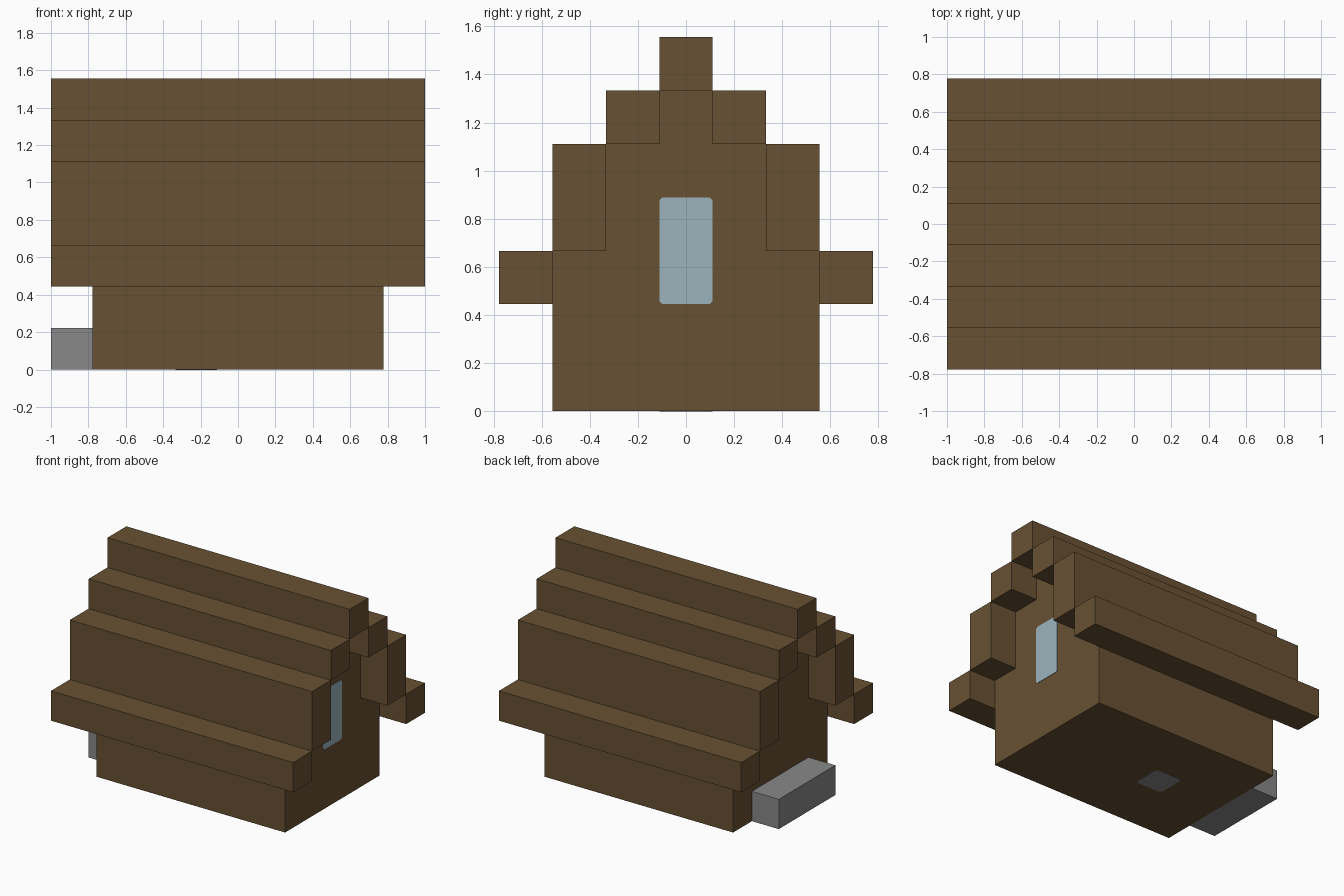
import bpy
import bmesh

U = 2 / 9  # one block of the grid the house is built on

if "Cube" in bpy.data.objects:
    bpy.data.objects.remove(bpy.data.objects["Cube"], do_unlink=True)


def material(name, rgb):
    mat = bpy.data.materials.new(name)
    mat.use_nodes = True
    mat.diffuse_color = (*rgb, 1)
    mat.node_tree.nodes["Principled BSDF"].inputs["Base Color"].default_value = (*rgb, 1)
    return mat


wood = material("brown wood", (0.138, 0.082, 0.033))
stone = material("grey stone", (0.246, 0.246, 0.246))
glass = material("pale blue glass", (0.337, 0.456, 0.503))


def prism(name, outline, depth, axis, mat):
    """Extrude a closed 2D outline from depth[0] to depth[1] along axis x or z."""
    def place(a, b, d):
        return (d, a, b) if axis == "x" else (a, b, d)
    bm = bmesh.new()
    face = bm.faces.new([bm.verts.new(place(a, b, depth[0])) for a, b in outline])
    grown = bmesh.ops.extrude_face_region(bm, geom=[face])["geom"]
    shift = place(0, 0, depth[1] - depth[0])
    bmesh.ops.translate(bm, vec=shift,
                        verts=[v for v in grown if isinstance(v, bmesh.types.BMVert)])
    bmesh.ops.recalc_face_normals(bm, faces=bm.faces)
    mesh = bpy.data.meshes.new(name)
    bm.to_mesh(mesh)
    bm.free()
    mesh.materials.append(mat)
    obj = bpy.data.objects.new(name, mesh)
    bpy.context.collection.objects.link(obj)
    return obj


def rect(a0, a1, b0, b1):
    return [(a0, b0), (a1, b0), (a1, b1), (a0, b1)]


def clipped(a0, a1, b0, b1, c=0.013):
    return [(a0 + c, b0), (a1 - c, b0), (a1, b0 + c), (a1, b1 - c),
            (a1 - c, b1), (a0 + c, b1), (a0, b1 - c), (a0, b0 + c)]


# Walls with stepped gables
half = [(2.5, 0), (2.5, 3), (1.5, 3), (1.5, 5), (0.5, 5), (0.5, 6)]
gable = half + [(-y, z) for y, z in reversed(half)]
prism("walls", [(y * U, z * U) for y, z in gable], (-3.5 * U, 3.5 * U), "x", wood)

# Roof beams, mirrored front and back: inner y, bottom z, top z in blocks
roof = {"eave": (2.5, 2, 3), "lower_roof": (1.5, 3, 5), "upper_roof": (0.5, 5, 6)}
for part, (y, z0, z1) in roof.items():
    for side, s in (("front", -1), ("back", 1)):
        a, b = sorted((s * y * U, s * (y + 1) * U))
        prism(f"{side}_{part}", rect(a, b, z0 * U, z1 * U), (-1, 1), "x", wood)
prism("roof_ridge", rect(-U / 2, U / 2, 6 * U, 7 * U), (-1, 1), "x", wood)

# Stone doorstep at one gable end
prism("doorstep", rect(-1.5 * U, 1.5 * U, 0, U), (-1, -3.5 * U), "x", stone)

# Thin plates: gable window and hearth stone under the floor
wall_x = 3.5 * U
prism("window", clipped(-U / 2, U / 2, 2 * U, 4 * U), (wall_x - 0.003, wall_x + 0.003), "x", glass)
prism("hearth_underside", clipped(-1.5 * U, -0.5 * U, -U / 2, U / 2, 0.02),
      (-0.002, 0.003), "z", stone)
